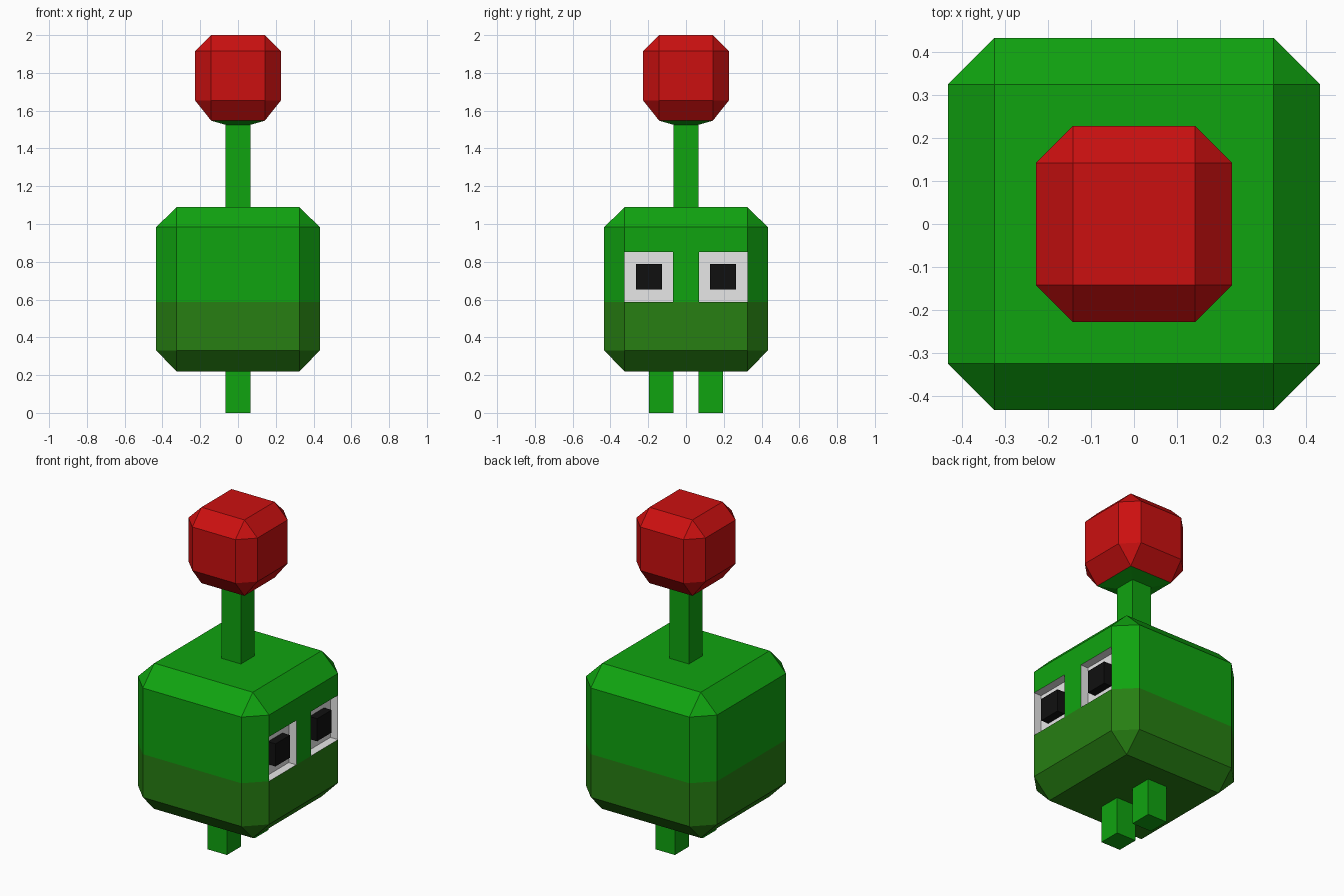
import bpy, bmesh, math
from itertools import product

if "Cube" in bpy.data.objects:
    bpy.data.objects.remove(bpy.data.objects["Cube"])


def material(name, rgb):
    m = bpy.data.materials.new(name)
    m.diffuse_color = (*rgb, 1)
    m.use_nodes = True
    m.node_tree.nodes["Principled BSDF"].inputs["Base Color"].default_value = m.diffuse_color
    return m


GREEN = material("leaf green", (0.005, 0.37, 0.005))
OLIVE = material("olive green", (0.02, 0.21, 0.006))
RED = material("red", (0.6, 0.005, 0.005))
WHITE = material("eye white", (0.8, 0.8, 0.8))
BLACK = material("pupil black", (0.005, 0.005, 0.005))


def hull(points):
    """Convex solid through the points, with coplanar triangles merged."""
    bm = bmesh.new()
    for p in points:
        bm.verts.new(p)
    bmesh.ops.convex_hull(bm, input=bm.verts[:])
    bmesh.ops.dissolve_limit(bm, angle_limit=math.radians(0.5),
                             verts=bm.verts[:], edges=bm.edges[:])
    bmesh.ops.recalc_face_normals(bm, faces=bm.faces[:])
    return bm


def chamfered_block(outer, inner, z_bottom, z_low, z_high, z_top):
    pts = []
    for sx, sy in product((-1, 1), repeat=2):
        pts += [(sx * inner, sy * inner, z) for z in (z_bottom, z_top)]
        for z in (z_low, z_high):
            pts += [(sx * outer, sy * inner, z), (sx * inner, sy * outer, z)]
    return hull(pts)


def finish(name, bm, *mats):
    me = bpy.data.meshes.new(name)
    bm.to_mesh(me)
    bm.free()
    for m in mats:
        me.materials.append(m)
    ob = bpy.data.objects.new(name, me)
    bpy.context.collection.objects.link(ob)
    return ob


def box(name, xs, ys, zs, mat):
    return finish(name, hull(product(xs, ys, zs)), mat)


# Body: chamfered block with an olive lower half
HALF, FLAT, SPLIT, EYE_TOP, DEPTH = 0.433, 0.325, 0.588, 0.853, 0.05
body = chamfered_block(HALF, FLAT, 0.22, 0.33, 0.983, 1.09)
bmesh.ops.bisect_plane(body, geom=body.verts[:] + body.edges[:] + body.faces[:],
                       plane_co=(0, 0, SPLIT), plane_no=(0, 0, 1))
for f in body.faces:
    f.material_index = int(f.calc_center_median().z < SPLIT)


# Eye sockets: cut the +x face and push two cells inward
def eye_side():
    return [f for f in body.faces if f.normal.x > 0.99 and f.material_index == 0]


for co, no in (((0, 0, EYE_TOP), (0, 0, 1)),
               ((0, -0.068, 0), (0, 1, 0)), ((0, 0.068, 0), (0, 1, 0))):
    faces = eye_side()
    edges = {e for f in faces for e in f.edges}
    verts = {v for f in faces for v in f.verts}
    bmesh.ops.bisect_plane(body, geom=faces + list(edges) + list(verts),
                           plane_co=co, plane_no=no)
    body.normal_update()
sockets = [f for f in eye_side()
           if f.calc_center_median().z < EYE_TOP and abs(f.calc_center_median().y) > 0.1]
walls = bmesh.ops.inset_individual(body, faces=sockets, thickness=0, depth=-DEPTH)
for f in sockets + walls["faces"]:
    f.material_index = 2
finish("body", body, GREEN, OLIVE, WHITE)

# Pupils and legs, one per side
for side, y_sign in (("left", 1), ("right", -1)):
    box("pupil_" + side, (HALF - DEPTH - 0.005, HALF),
        (y_sign * 0.128, y_sign * 0.265), (0.653, 0.788), BLACK)
    box("leg_" + side, (-0.065, 0.065), (y_sign * 0.065, y_sign * 0.197), (0, 0.225), GREEN)

# Stem with a flared cap under the berry
box("stem", (-0.065, 0.065), (-0.065, 0.065), (1.085, 1.53), GREEN)
signs = list(product((-1, 1), repeat=2))
finish("stem_cap", hull([(a * r, b * r, z) for a, b in signs
                         for r, z in ((0.065, 1.525), (0.142, 1.547))]), GREEN)

# Berry on top
finish("berry", chamfered_block(0.228, 0.142, 1.547, 1.655, 1.915, 2.0), RED)
